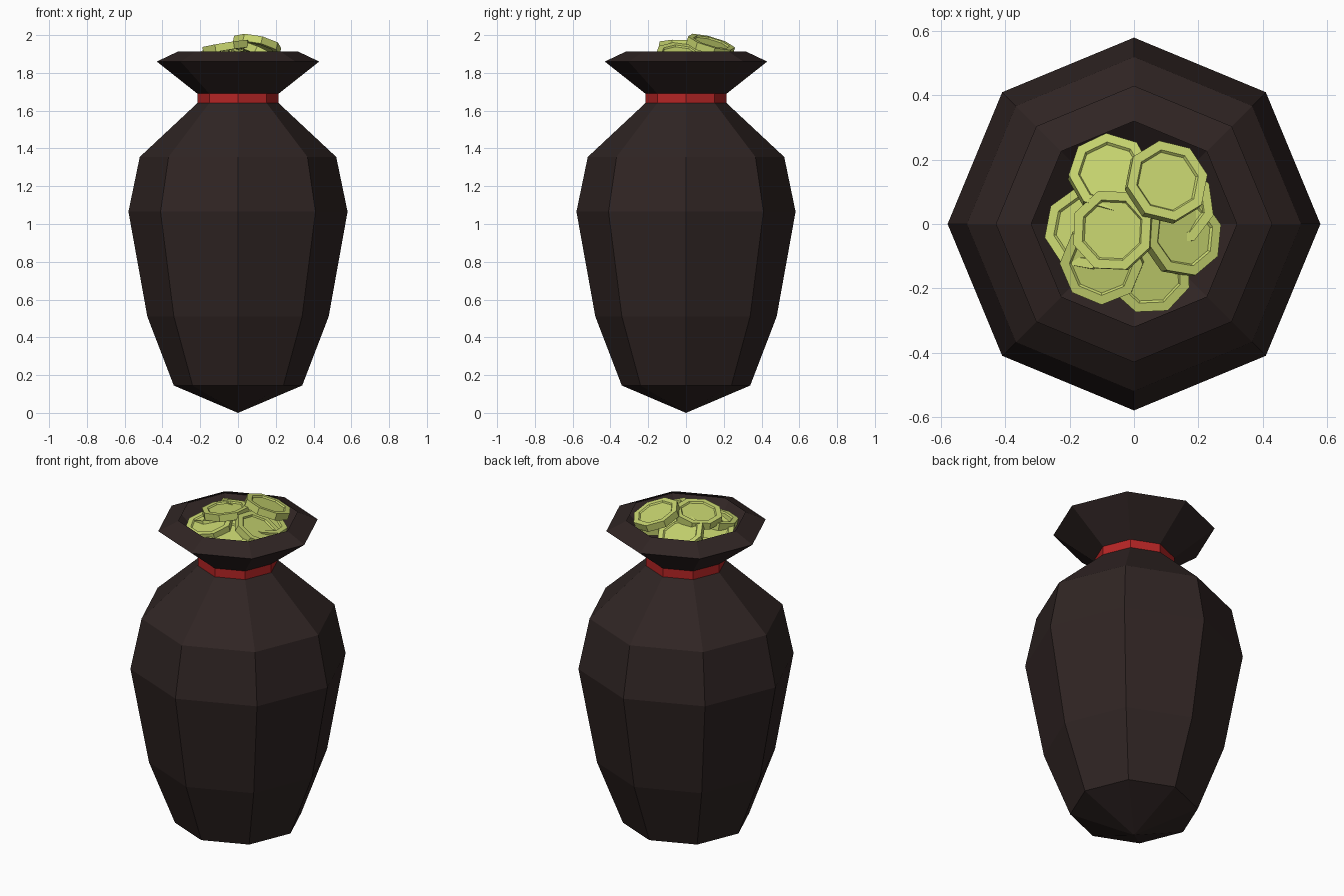
import bpy, bmesh, math
from mathutils import Vector, Matrix

cube = bpy.data.objects.get("Cube")
if cube:
    bpy.data.objects.remove(cube, do_unlink=True)


def material(name, color):
    m = bpy.data.materials.new(name)
    m.use_nodes = True
    m.diffuse_color = (*color, 1)
    m.node_tree.nodes["Principled BSDF"].inputs["Base Color"].default_value = (*color, 1)
    return m


cloth = material("dark brown cloth", (0.029, 0.018, 0.017))
ribbon = material("red tie", (0.46, 0.018, 0.018))
gold = material("pale gold", (0.57, 0.66, 0.16))


def finish(name, bm, mats):
    bmesh.ops.recalc_face_normals(bm, faces=bm.faces)
    mesh = bpy.data.meshes.new(name)
    bm.to_mesh(mesh)
    bm.free()
    for m in mats:
        mesh.materials.append(m)
    obj = bpy.data.objects.new(name, mesh)
    bpy.context.collection.objects.link(obj)
    return obj


# Sack: eight-sided lathe, outside from the base point up, over the lip and down inside
SIDES = 8
profile = [(0.34, 0.145), (0.48, 0.51), (0.58, 1.065), (0.52, 1.355), (0.215, 1.64),
           (0.215, 1.69), (0.43, 1.86), (0.32, 1.912), (0.41, 1.86), (0.2, 1.695)]
TIE = 4  # profile segment that forms the tie
bm = bmesh.new()
rings = []
for r, z in profile:
    rings.append([bm.verts.new((r * math.cos(math.tau * i / SIDES),
                                r * math.sin(math.tau * i / SIDES), z)) for i in range(SIDES)])
base = bm.verts.new((0, 0, 0))
for i in range(SIDES):
    j = (i + 1) % SIDES
    bm.faces.new((base, rings[0][j], rings[0][i]))
    for k in range(len(rings) - 1):
        f = bm.faces.new((rings[k][i], rings[k][j], rings[k + 1][j], rings[k + 1][i]))
        f.material_index = 1 if k == TIE else 0
bm.faces.new(rings[-1])
finish("sack", bm, [cloth, ribbon])


# Coins: octagonal discs with a raised rim and sunken centre on both faces
def coin(name, centre, lean, spin):
    bm = bmesh.new()
    bmesh.ops.create_cone(bm, cap_ends=True, segments=8, radius1=0.13, radius2=0.13, depth=0.04)
    bm.normal_update()
    for cap in [f for f in bm.faces if len(f.verts) == 8]:
        bmesh.ops.inset_region(bm, faces=[cap], thickness=0.03)
        bmesh.ops.inset_region(bm, faces=[cap], thickness=0.006, depth=-0.008)
    tilt = Vector((0, 0, 1)).rotation_difference(Vector((*lean, 1)))
    turn = tilt.to_matrix().to_4x4() @ Matrix.Rotation(math.radians(spin), 4, "Z")
    bm.transform(Matrix.Translation(centre) @ turn)
    finish(name, bm, [gold])


coins = [
    ((0.10, 0.13, 1.945), (0.22, 0.28), 10),
    ((-0.065, -0.02, 1.935), (-0.16, 0.04), 20),
    ((-0.075, 0.155, 1.88), (0.05, 0.4), 5),
    ((0.15, -0.035, 1.885), (0.5, 0.1), 15),
    ((0.05, -0.15, 1.86), (0.0, -0.2), 25),
    ((-0.1, -0.12, 1.88), (-0.1, -0.2), 0),
    ((-0.15, -0.015, 1.865), (-0.3, 0.1), 12),
    ((0.12, 0.06, 1.87), (0.2, 0.1), 30),
    ((0.02, -0.04, 1.84), (0.1, -0.1), 8),
]
for n, (centre, lean, spin) in enumerate(coins, 1):
    coin(f"coin_{n}", centre, lean, spin)
